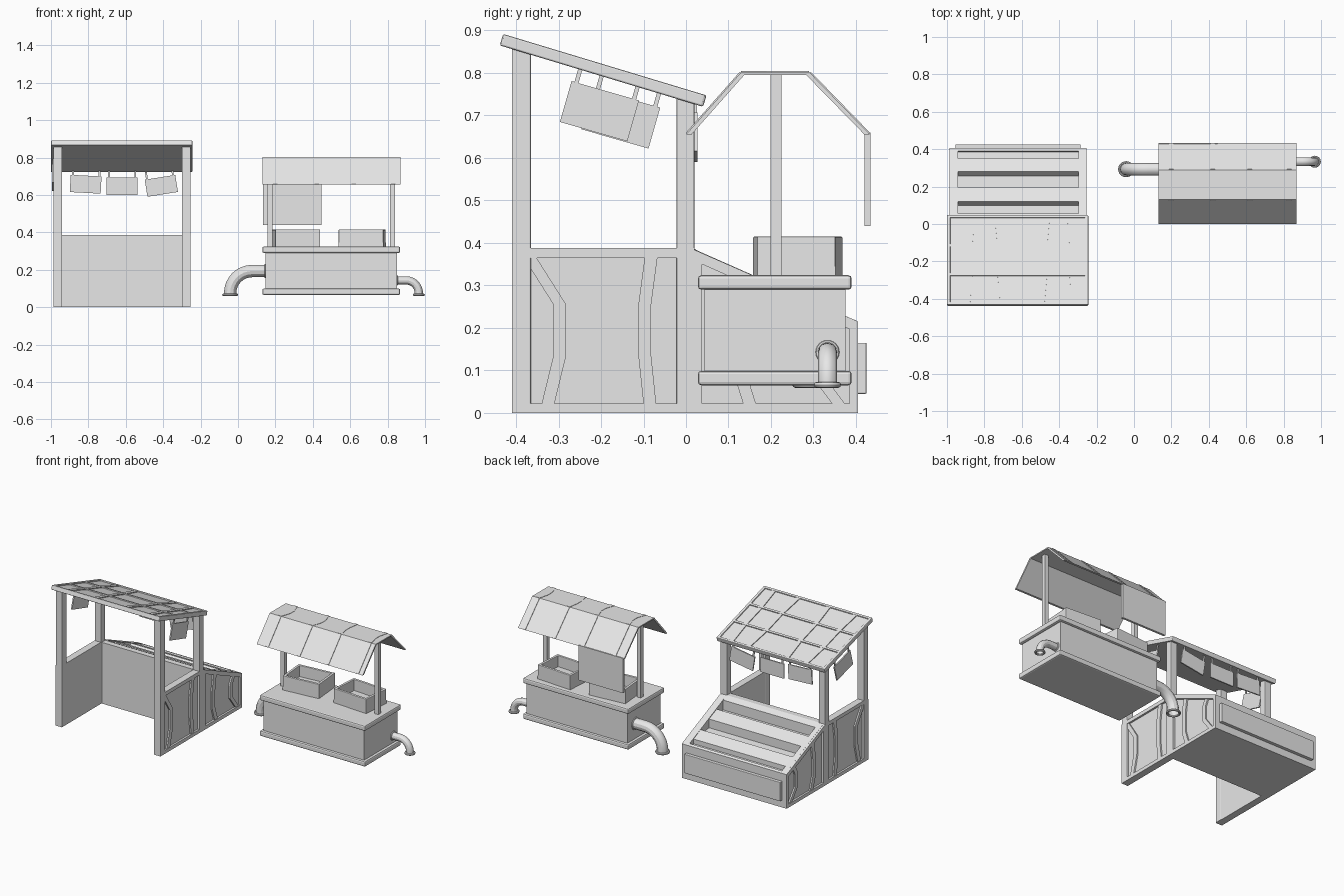
import bpy, bmesh, math
from mathutils import Matrix, Vector

cube = bpy.data.objects.get("Cube")
if cube:
    bpy.data.objects.remove(cube, do_unlink=True)

mat = bpy.data.materials.new("light grey")
mat.use_nodes = True
grey = (0.8, 0.8, 0.8, 1)
mat.diffuse_color = grey
mat.node_tree.nodes["Principled BSDF"].inputs["Base Color"].default_value = grey

# plane mapping: (u, v, w) -> (y, z, x)
SIDE = Matrix(((0, 0, 1, 0), (1, 0, 0, 0), (0, 1, 0, 0), (0, 0, 0, 1)))


def finish(name, bm, bevel=0):
    bmesh.ops.recalc_face_normals(bm, faces=bm.faces)
    mesh = bpy.data.meshes.new(name)
    bm.to_mesh(mesh)
    bm.free()
    ob = bpy.data.objects.new(name, mesh)
    bpy.context.collection.objects.link(ob)
    mesh.materials.append(mat)
    if bevel:
        mod = ob.modifiers.new("soft edges", 'BEVEL')
        mod.width = bevel
        mod.segments = 2
        mod.limit_method = 'ANGLE'
    return ob


def prism(name, pts, w0, w1, M, bevel=0):
    """Extrude a 2D outline from w0 to w1 in the plane of M."""
    bm = bmesh.new()
    a = [bm.verts.new(M @ Vector((u, v, w0))) for u, v in pts]
    b = [bm.verts.new(M @ Vector((u, v, w1))) for u, v in pts]
    n = len(pts)
    bm.faces.new(a)
    bm.faces.new(b)
    for i in range(n):
        bm.faces.new((a[i], a[(i + 1) % n], b[(i + 1) % n], b[i]))
    return finish(name, bm, bevel)


def ribbon(name, path, width, w0, w1, M):
    """Batten following a path, with constant width along u."""
    h = width / 2
    pts = [(u - h, v) for u, v in path] + [(u + h, v) for u, v in reversed(path)]
    return prism(name, pts, w0, w1, M)


def box(name, x, y, z, M=Matrix.Identity(4), bevel=0):
    pts = [(x[0], y[0]), (x[1], y[0]), (x[1], y[1]), (x[0], y[1])]
    return prism(name, pts, z[0], z[1], M, bevel)


# ---------- stall with display shelves ----------
CX = -0.62
stall = Matrix.Translation((CX, 0, 0)) @ SIDE
outline = [(-0.41, 0), (0.405, 0), (0.405, 0.215), (0.02, 0.385), (-0.41, 0.385)]
front_post = [(-0.41, 0), (-0.365, 0), (-0.365, 0.85), (-0.41, 0.862)]
back_post = [(-0.022, 0), (0.02, 0), (0.02, 0.735), (-0.022, 0.748)]
rails = {
    "bottom_rail": [(-0.4, 0), (0.405, 0), (0.405, 0.022), (-0.4, 0.022)],
    "top_rail": [(-0.4, 0.365), (0.02, 0.365), (0.02, 0.388), (-0.4, 0.388)],
    "sloped_rail": [(0.01, 0.362), (0.405, 0.188), (0.405, 0.215), (0.01, 0.388)],
    "back_rail": [(0.385, 0), (0.405, 0), (0.405, 0.21), (0.385, 0.218)],
    "corner_rail": [(0.0, 0), (0.038, 0), (0.038, 0.375), (0.0, 0.385)],
    "front_rail": [(-0.41, 0), (-0.388, 0), (-0.388, 0.38), (-0.41, 0.38)],
}
battens = [
    [(-0.325, 0.02), (-0.297, 0.135), (-0.297, 0.255), (-0.368, 0.367)],
    [(-0.085, 0.02), (-0.097, 0.135), (-0.097, 0.255), (-0.082, 0.367)],
    [(0.15, 0.02), (0.125, 0.1), (0.125, 0.21), (0.14, 0.32)],
    [(0.36, 0.02), (0.3, 0.1), (0.3, 0.18), (0.325, 0.23)],
]
for s, side in ((1, "left"), (-1, "right")):
    prism(side + "_side_wall", outline, s * 0.322, s * 0.354, stall)
    prism(side + "_front_post", front_post, s * 0.32, s * 0.366, stall, 0.003)
    prism(side + "_back_post", back_post, s * 0.32, s * 0.366, stall, 0.003)
    for name, pts in rails.items():
        prism(side + "_" + name, pts, s * 0.322, s * 0.366, stall)
    for path in battens:
        ribbon(side + "_side_batten", path, 0.03, s * 0.35, s * 0.363, stall)

# stepped display body between the side walls
steps = [(-0.015, 0), (0.405, 0), (0.405, 0.215), (0.39, 0.222), (0.385, 0.2), (0.35, 0.205),
         (0.35, 0.235), (0.28, 0.268), (0.256, 0.24), (0.195, 0.247), (0.195, 0.302),
         (0.12, 0.336), (0.1, 0.3), (0.055, 0.306), (0.055, 0.368), (0.02, 0.386), (-0.015, 0.386)]
prism("display_body", steps, -0.325, 0.325, stall)
box("display_back_panel", (CX - 0.335, CX + 0.335), (0.4, 0.425), (0.045, 0.165), bevel=0.003)

# lean-to roof with raised battens
roof = Matrix.Translation((CX - 0.002, -0.195, 0.806)) @ Matrix.Rotation(math.radians(-16.8), 4, 'X')
box("stall_roof", (-0.372, 0.372), (-0.246, 0.246), (-0.013, 0.007), roof, 0.004)
for s in (-1, 1):
    box("roof_side_edge", (s * 0.378, s * 0.36), (-0.248, 0.248), (-0.014, 0.014), roof, 0.004)
    box("roof_end_edge", (-0.377, 0.377), (s * 0.25, s * 0.234), (-0.014, 0.014), roof, 0.004)
for v in (-0.082, 0.082):
    box("roof_row_batten", (-0.37, 0.37), (v - 0.007, v + 0.007), (0, 0.013), roof)
for u, d in ((-0.255, -0.012), (-0.095, 0.015), (0.145, -0.014), (0.29, 0.012)):
    path = [(u + d, -0.24), (u, -0.08), (u, 0.08), (u - d, 0.24)]
    ribbon("roof_batten", path, 0.026, 0, 0.012, roof)


def sign(name, M, w, h, strap):
    """Hanging board with two straps; origin at the top centre of the board."""
    box(name, (-w / 2, w / 2), (-h, 0), (-0.004, 0.004), M)
    for s in (-1, 1):
        u = s * (w / 2 - 0.012)
        box(name + "_strap", (u - 0.005, u + 0.005), (-0.005, strap), (-0.003, 0.003), M)


UP = Matrix.Rotation(math.pi / 2, 4, 'X')
for x, z, tilt in ((-0.812, 0.703, -3), (-0.62, 0.692, 0), (-0.417, 0.694, 9)):
    sign("back_sign", Matrix.Translation((x, 0.023, z)) @ UP
         @ Matrix.Rotation(math.radians(tilt), 4, 'Z'), 0.165, 0.092, 0.04)
for x, y, z in ((-0.27, -0.19, 0.758), (-0.99, -0.14, 0.741)):
    sign("side_sign", Matrix.Translation((x, y, z)) @ SIDE
         @ Matrix.Rotation(math.radians(-16), 4, 'Z'), 0.165, 0.1, 0.035)

# ---------- counter stand with awning ----------
box("counter_body", (0.147, 0.85), (0.043, 0.375), (0.07, 0.315))
for z0 in (0.065, 0.29):
    box("counter_trim", (0.13, 0.867), (0.028, 0.39), (z0, z0 + 0.034), bevel=0.008)
for x in (0.172, 0.827):
    box("awning_post", (x - 0.013, x + 0.013), (0.199, 0.225), (0.31, 0.798))

awning = [(0, 0.655), (0.13, 0.802), (0.29, 0.802), (0.433, 0.655),
          (0.42, 0.655), (0.283, 0.795), (0.137, 0.795), (0.013, 0.655)]
prism("awning", awning, 0.13, 0.87, SIDE)
front_slope = Matrix.Translation((0, 0, 0.655)) @ Matrix.Rotation(math.atan2(0.147, 0.13), 4, 'X')
back_slope = Matrix.Translation((0, 0.433, 0.655)) @ Matrix.Rotation(math.atan2(0.147, -0.143), 4, 'X')
flat_top = Matrix.Translation((0, 0.13, 0.802))
for x, d in ((0.2, 0.02), (0.42, 0.02), (0.62, -0.01), (0.83, -0.015)):
    ribbon("awning_front_seam", [(x, 0.002), (x, 0.194)], 0.024, 0, 0.003, front_slope)
    ribbon("awning_back_seam", [(x, 0.002), (x, 0.203)], 0.024, -0.003, 0, back_slope)
    ribbon("awning_top_seam", [(x, 0), (x + d, 0.06), (x + d, 0.1), (x, 0.16)],
           0.024, 0, 0.002, flat_top)
box("hanging_banner", (0.135, 0.446), (0.42, 0.434), (0.44, 0.66))


def crate(name, x, y, turn):
    M = Matrix.Translation((x, y, 0.325)) @ Matrix.Rotation(math.radians(turn), 4, 'Z')
    w, d, t, h = 0.12, 0.092, 0.016, 0.09
    box(name + "_floor", (-w, w), (-d, d), (0, 0.02), M)
    for s in (-1, 1):
        box(name + "_end", (s * w, s * (w - t)), (-d, d), (0, h), M, 0.003)
        box(name + "_side", (-w, w), (s * d, s * (d - t)), (0, h), M, 0.003)


crate("first_crate", 0.312, 0.26, 5)
crate("second_crate", 0.664, 0.268, -4)


def ring(name, loc, major, minor, turn):
    bpy.ops.mesh.primitive_torus_add(major_segments=24, minor_segments=8, major_radius=major,
                                     minor_radius=minor, location=loc, rotation=(0, turn, 0))
    ob = bpy.context.object
    ob.name = name
    ob.data.materials.append(mat)
    bpy.ops.object.shade_smooth_by_angle()


def pipe(name, x0, x1, y, z, r):
    """Elbow pipe leaving the counter at x0 and opening downwards at x1."""
    s = 1 if x1 > x0 else -1
    bend = min(abs(x1 - x0) - 0.01, z - 0.075)
    pts = [(x0 - s * 0.03, y, z)]
    for i in range(9):
        a = math.pi / 2 * i / 8
        pts.append((x1 - s * bend * (1 - math.sin(a)), y, z - bend * (1 - math.cos(a))))
    pts.append((x1, y, 0.06))
    cu = bpy.data.curves.new(name, 'CURVE')
    cu.dimensions = '3D'
    cu.bevel_depth = r
    cu.bevel_resolution = 4
    sp = cu.splines.new('POLY')
    sp.points.add(len(pts) - 1)
    for p, co in zip(sp.points, pts):
        p.co = (*co, 1)
    ob = bpy.data.objects.new(name, cu)
    bpy.context.collection.objects.link(ob)
    cu.materials.append(mat)
    bpy.ops.object.select_all(action='DESELECT')
    ob.select_set(True)
    bpy.context.view_layer.objects.active = ob
    bpy.ops.object.convert(target='MESH')
    bpy.ops.object.shade_smooth_by_angle()
    ring(name + "_mouth", (x1, y, 0.066), r + 0.003, 0.007, 0)
    ring(name + "_collar", (x0, y, z), r + 0.001, 0.005, math.pi / 2)


pipe("large_pipe", 0.147, -0.042, 0.293, 0.193, 0.033)
pipe("small_pipe", 0.85, 0.967, 0.333, 0.143, 0.022)
